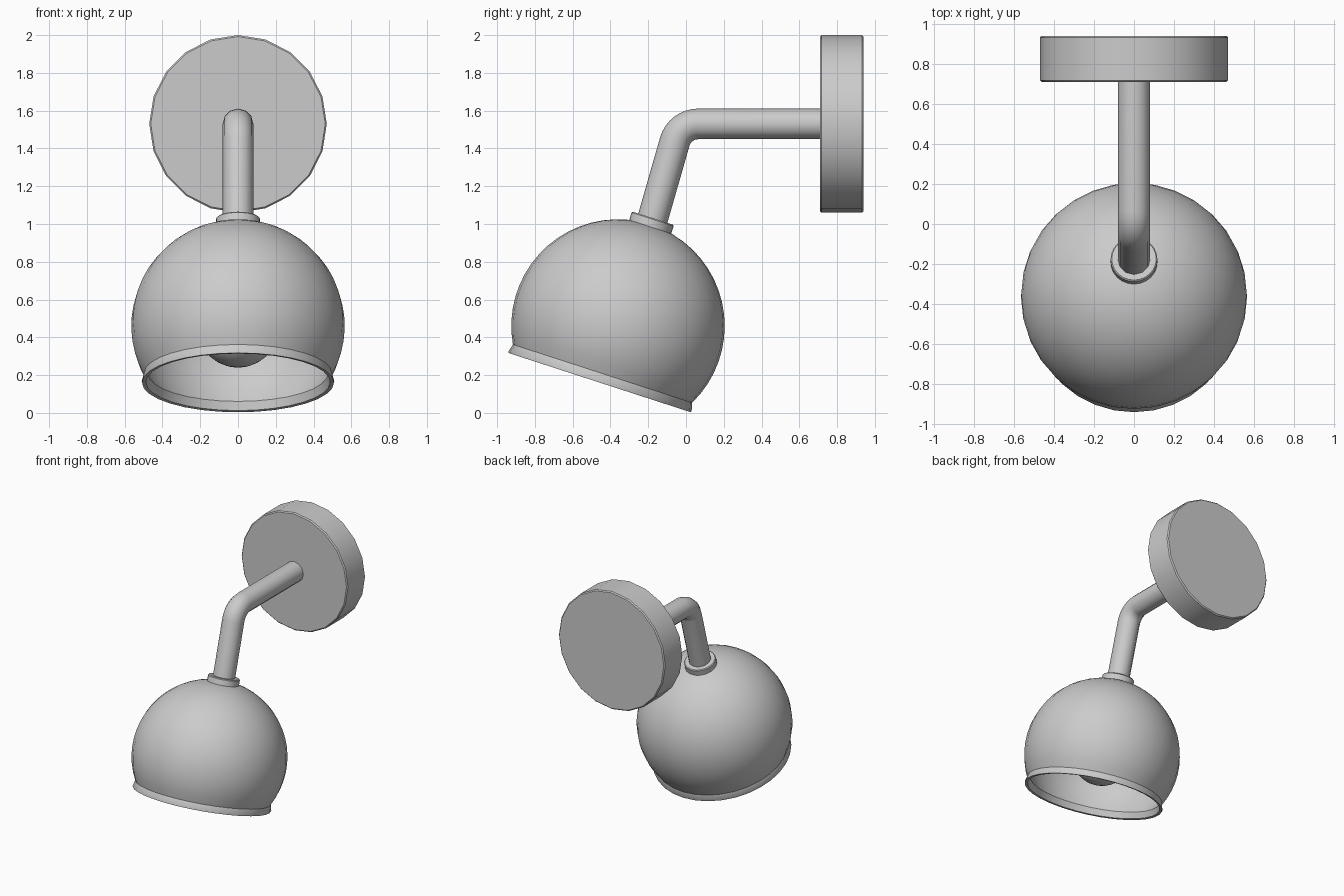
import bpy, bmesh
from math import sin, cos, tan, radians, pi, acos
from mathutils import Vector, Matrix

cube = bpy.data.objects.get("Cube")
if cube:
    bpy.data.objects.remove(cube)

grey = bpy.data.materials.new("plain grey")
grey.use_nodes = True
grey.diffuse_color = (0.6, 0.6, 0.6, 1)
grey.node_tree.nodes["Principled BSDF"].inputs["Base Color"].default_value = (0.6, 0.6, 0.6, 1)


def smooth(obj, angle=35):
    bpy.ops.object.select_all(action="DESELECT")
    obj.select_set(True)
    bpy.context.view_layer.objects.active = obj
    bpy.ops.object.shade_smooth_by_angle(angle=radians(angle))


def lathe(name, profile, steps, matrix):
    """Spin a (radius, height) profile round its local z axis."""
    bm = bmesh.new()
    verts = [bm.verts.new((r, 0, h)) for r, h in profile]
    edges = [bm.edges.new(pair) for pair in zip(verts, verts[1:])]
    bmesh.ops.spin(bm, geom=verts + edges, cent=(0, 0, 0), axis=(0, 0, 1),
                   angle=2 * pi, steps=steps, use_merge=True)
    bmesh.ops.remove_doubles(bm, verts=bm.verts, dist=1e-5)
    bmesh.ops.recalc_face_normals(bm, faces=bm.faces)
    mesh = bpy.data.meshes.new(name)
    bm.to_mesh(mesh)
    bm.free()
    mesh.materials.append(grey)
    obj = bpy.data.objects.new(name, mesh)
    obj.matrix_world = matrix
    bpy.context.collection.objects.link(obj)
    smooth(obj)
    return obj


def disc(radius, low, high, bevel):
    """Profile of a solid cylinder with softened edges."""
    return [(0, low), (radius - bevel, low), (radius, low + bevel),
            (radius, high - bevel), (radius - bevel, high), (0, high)]


def arc(radius, start, end, count, centre=0):
    """Arc profile, with angles measured from the axis."""
    angles = [start + (end - start) * i / count for i in range(count + 1)]
    return [(radius * sin(a), centre + radius * cos(a)) for a in angles]


# Shade frame: tilted so that the opening looks forward
tilt = radians(18)
centre = Vector((0, -0.36, 0.46))
head = Matrix.Translation(centre) @ Matrix.Rotation(-tilt, 4, "X")

# Wall plate
wall = Matrix.Translation((0, 0.94, 1.53)) @ Matrix.Rotation(pi / 2, 4, "X")
lathe("wall_plate", disc(0.47, 0, 0.23, 0.008), 20, wall)

# Hollow round shade with a flared lip
outer, inner, cut = 0.565, 0.545, -0.265
shell = arc(outer, 0, acos(cut / outer), 18)
shell += [(0.51, -0.308), (0.508, -0.315), (0.488, -0.312)]
shell += arc(inner, acos(cut / inner), 0, 18)
lathe("shade", shell, 32, head)

# Collar, bulb and bulb socket share the axis of the shade
lathe("collar", disc(0.117, 0.53, 0.60, 0.006), 24, head)
lathe("bulb", arc(0.22, pi, radians(25), 14) + [(0.085, 0.28), (0, 0.28)], 24, head)
lathe("bulb_socket", disc(0.09, 0.25, 0.55, 0.005), 24, head)

# Bent arm: straight stem, rounded elbow, straight bar to the plate
bend, lean = 0.13, radians(16)
start = head @ Vector((0, 0, 0.57))
corner = Vector((0, start.y + (1.53 - start.z) * tan(lean), 1.53))
turn = pi / 2 - lean
hub = corner + Vector((0, bend * tan(turn / 2), -bend))
path = [start]
for i in range(9):
    a = turn * (1 - i / 8)
    path.append(hub + bend * Vector((0, -sin(a), cos(a))))
path.append(Vector((0, 0.73, 1.53)))

curve = bpy.data.curves.new("arm", "CURVE")
curve.dimensions = "3D"
curve.bevel_depth = 0.081
curve.bevel_resolution = 4
curve.use_fill_caps = True
spline = curve.splines.new("POLY")
spline.points.add(len(path) - 1)
for point, co in zip(spline.points, path):
    point.co = (*co, 1)
curve.materials.append(grey)
arm = bpy.data.objects.new("arm", curve)
bpy.context.collection.objects.link(arm)
bpy.ops.object.select_all(action="DESELECT")
arm.select_set(True)
bpy.context.view_layer.objects.active = arm
bpy.ops.object.convert(target="MESH")
smooth(bpy.context.view_layer.objects.active)
